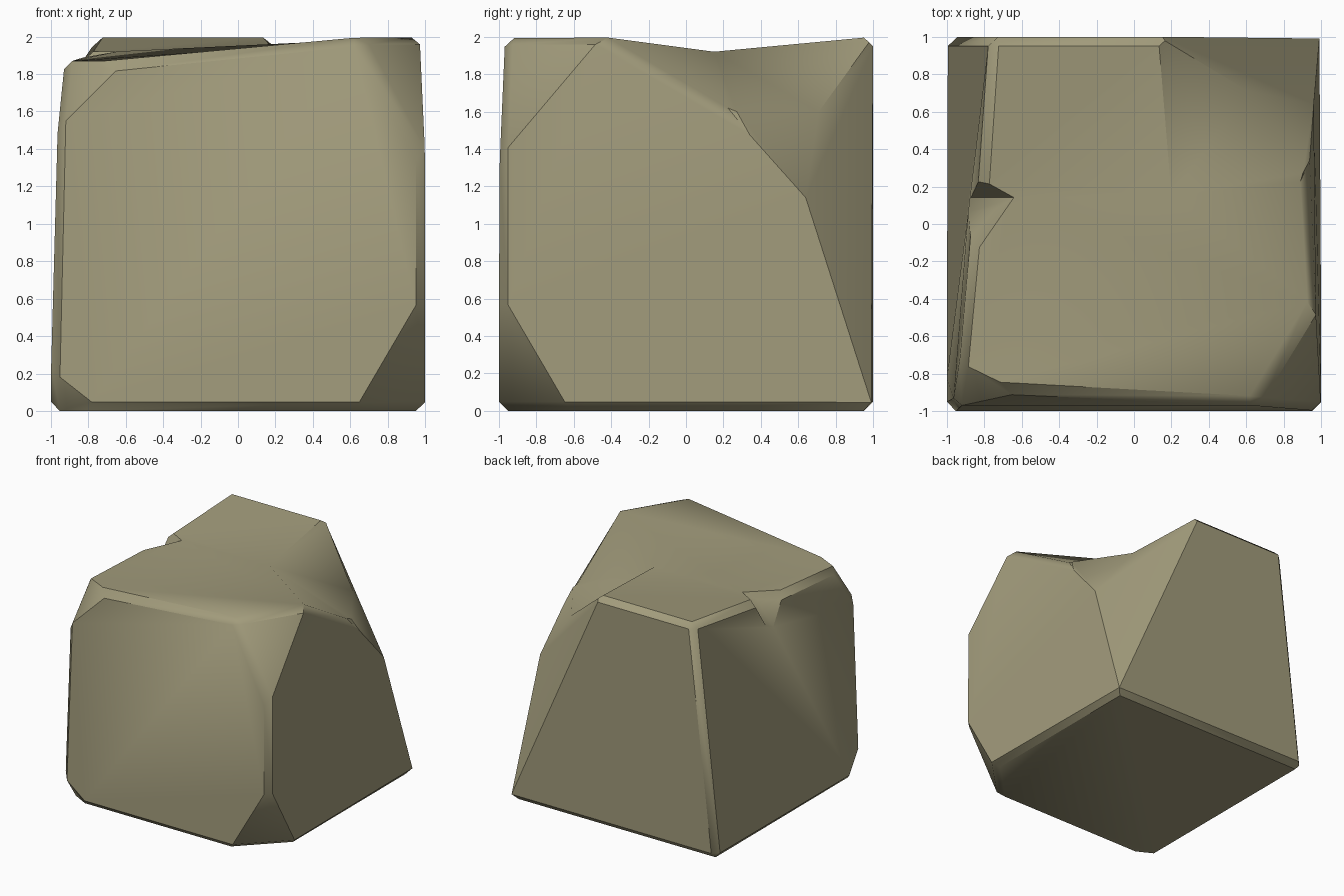
import bpy, bmesh

if "Cube" in bpy.data.objects:
    bpy.data.objects.remove(bpy.data.objects["Cube"])

# Coarse stone cage: named corner points
P = {
    # footprint, with clipped front corners
    "a": (-1, 1, 0), "b": (1, 1, 0), "c": (1, -.62, 0),
    "d": (.62, -1, 0), "e": (-.72, -1, 0), "f": (-1, -.85, 0),
    # upright front corners
    "g": (1, -1, .65), "h": (-1, -1, .22), "i": (1, -1, 1.35), "j": (-.97, -.98, 1.5),
    # front rim of the top
    "k": (.65, -.97, 2), "l": (.97, -.45, 2), "m": (-.6, -.9, 1.87), "n": (-.93, -.74, 1.87),
    # left rim with its small notch
    "o": (-.87, -.1, 1.88), "p": (-.66, .13, 1.92), "q": (-.82, .25, 1.92), "v": (-.89, .1, 1.6),
    # back rim, sloping down to the right
    "E": (-.77, 1, 2), "D": (.13, 1, 2), "C": (.61, .71, 1.6), "B": (.96, .64, 1.14),
    "r": (.93, .23, 1.6),
    # shallow valley across the top
    "t": (.2, .15, 1.92),
}
FACES = [
    "abcdef",                       # underside
    "abDE", "bBCD",                 # back
    "afhjnovqE",                    # left
    "dgikmjhe", "mnj",              # front
    "bcgilrB", "rCB",               # right
    "fhe", "cgd", "ikl",            # clipped corners
    "opv", "qpv",                   # notch
    "kltponm", "EDtpq", "tDC", "tCr", "trl",   # top
]

bm = bmesh.new()
verts = {k: bm.verts.new(co) for k, co in P.items()}
for f in FACES:
    bm.faces.new([verts[k] for k in f])
bmesh.ops.recalc_face_normals(bm, faces=bm.faces[:])
mesh = bpy.data.meshes.new("stone_block")
bm.to_mesh(mesh)
bm.free()
stone = bpy.data.objects.new("stone_block", mesh)
bpy.context.collection.objects.link(stone)

# Narrow chamfer on the hard edges
bev = stone.modifiers.new("edge_chamfer", 'BEVEL')
bev.width = 0.05
bev.segments = 1
bev.limit_method = 'ANGLE'
bev.angle_limit = 1.05
bev.use_clamp_overlap = False

bpy.context.view_layer.objects.active = stone
stone.select_set(True)
bpy.ops.object.modifier_apply(modifier=bev.name)
bpy.ops.object.shade_smooth_by_angle(angle=0.65)

# Stone colour
mat = bpy.data.materials.new("stone")
mat.diffuse_color = (0.36, 0.33, 0.2, 1)
mat.use_nodes = True
mat.node_tree.nodes["Principled BSDF"].inputs["Base Color"].default_value = mat.diffuse_color
mesh.materials.append(mat)
